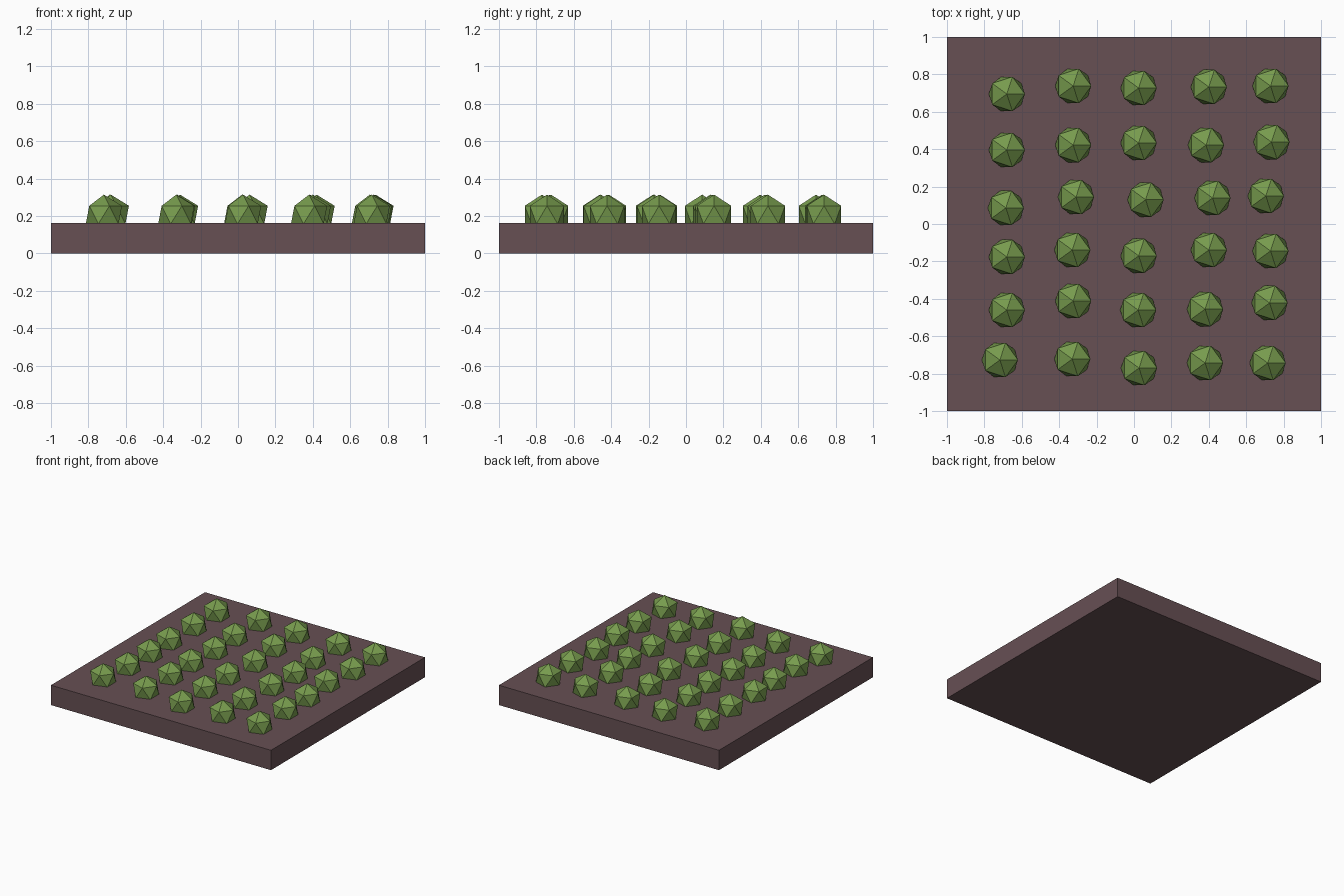
import bpy

if "Cube" in bpy.data.objects:
    bpy.data.objects.remove(bpy.data.objects["Cube"])


def material(name, rgb):
    m = bpy.data.materials.new(name)
    m.diffuse_color = (*rgb, 1)
    m.use_nodes = True
    m.node_tree.nodes["Principled BSDF"].inputs["Base Color"].default_value = m.diffuse_color
    return m


soil_mat = material("brown soil", (0.135, 0.080, 0.088))
leaf_mat = material("leaf green", (0.185, 0.330, 0.075))

SOIL_H = 0.163
R = 0.108

# Soil bed
bpy.ops.mesh.primitive_cube_add(size=1, location=(0, 0, SOIL_H / 2))
soil = bpy.context.object
soil.name = "soil_bed"
soil.scale = (2, 2, SOIL_H)
soil.data.materials.append(soil_mat)

# Crop heads: rows from back to front, loosely planted, half sunk in the soil
rows = [
    [(-.68, .695), (-.325, .738), (.025, .727), (.40, .733), (.73, .738)],
    [(-.68, .396), (-.325, .422), (.025, .433), (.385, .422), (.735, .438)],
    [(-.685, .086), (-.31, .144), (.062, .13), (.42, .139), (.705, .15)],
    [(-.68, -.176), (-.33, -.139), (.025, -.17), (.40, -.139), (.73, -.144)],
    [(-.68, -.46), (-.325, -.412), (.022, -.46), (.38, -.455), (.725, -.422)],
    [(-.717, -.727), (-.33, -.722), (.027, -.77), (.38, -.743), (.715, -.743)],
]
bpy.ops.mesh.primitive_ico_sphere_add(subdivisions=1, radius=R)
seed = bpy.context.object
mesh = seed.data
mesh.materials.append(leaf_mat)
bpy.data.objects.remove(seed)
for r, row in enumerate(rows):
    for c, (x, y) in enumerate(row):
        ob = bpy.data.objects.new(f"crop_head_{r + 1}_{c + 1}", mesh)
        ob.location = (x, y, 0.206)
        bpy.context.collection.objects.link(ob)
